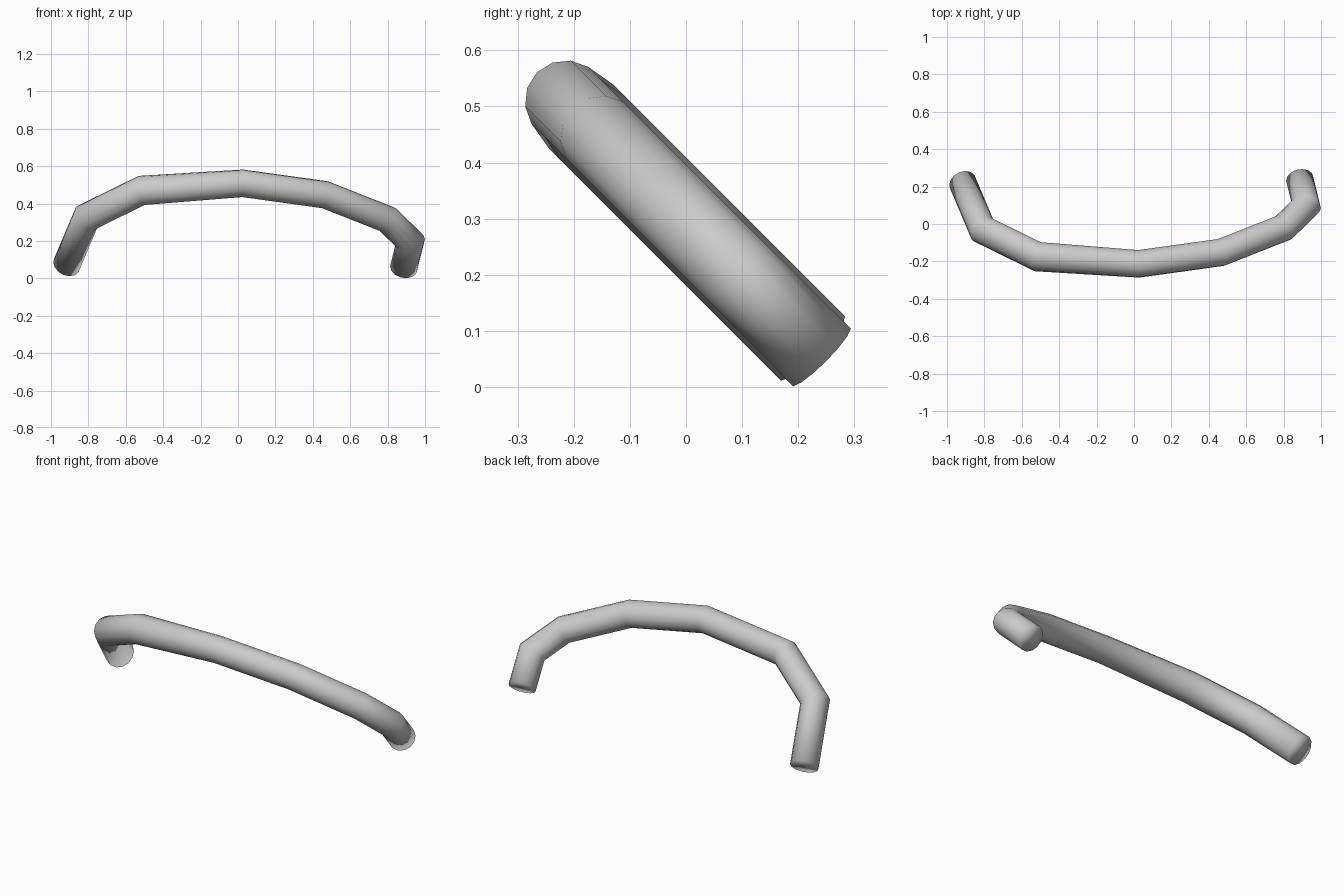
import bpy, bmesh, math
from mathutils import Vector

if "Cube" in bpy.data.objects:
    bpy.data.objects.remove(bpy.data.objects["Cube"])

SIDES = 14
# Centreline of the bent bar: x, z, radius across the tilted plane
PATH = [(-0.917, 0.072, 0.083), (-0.81, 0.325, 0.083), (-0.515, 0.47, 0.083),
        (0.025, 0.508, 0.0735), (0.465, 0.447, 0.0735), (0.80, 0.315, 0.0735),
        (0.921, 0.197, 0.0735), (0.886, 0.0545, 0.0745)]
IN_PLANE_RADIUS = 0.074
NORMAL = Vector((0, 1, 1)).normalized()      # the bar lies in a plane leaning 45 degrees

points = [Vector((x, 0.295 - z, z)) for x, z, r in PATH]
steps = [(b - a).normalized() for a, b in zip(points, points[1:])]

# Mitred rings along the path
bm = bmesh.new()
rings = []
for i, p in enumerate(points):
    before, after = steps[max(i - 1, 0)], steps[min(i, len(steps) - 1)]
    tangent = (before + after).normalized()
    across = NORMAL.cross(tangent) * (IN_PLANE_RADIUS / tangent.dot(after))
    angles = [2 * math.pi * k / SIDES for k in range(SIDES)]
    rings.append([bm.verts.new(p + across * math.cos(a) + NORMAL * PATH[i][2] * math.sin(a))
                  for a in angles])

# Tube walls and closed ends
for a, b in zip(rings, rings[1:]):
    for k in range(SIDES):
        n = (k + 1) % SIDES
        bm.faces.new((a[k], a[n], b[n], b[k]))
bm.faces.new(rings[0])
bm.faces.new(rings[-1])
bmesh.ops.recalc_face_normals(bm, faces=bm.faces)
for f in bm.faces:
    f.smooth = True

mesh = bpy.data.meshes.new("curved_handle")
bm.to_mesh(mesh)
bm.free()
bpy.context.collection.objects.link(bpy.data.objects.new("curved_handle", mesh))
